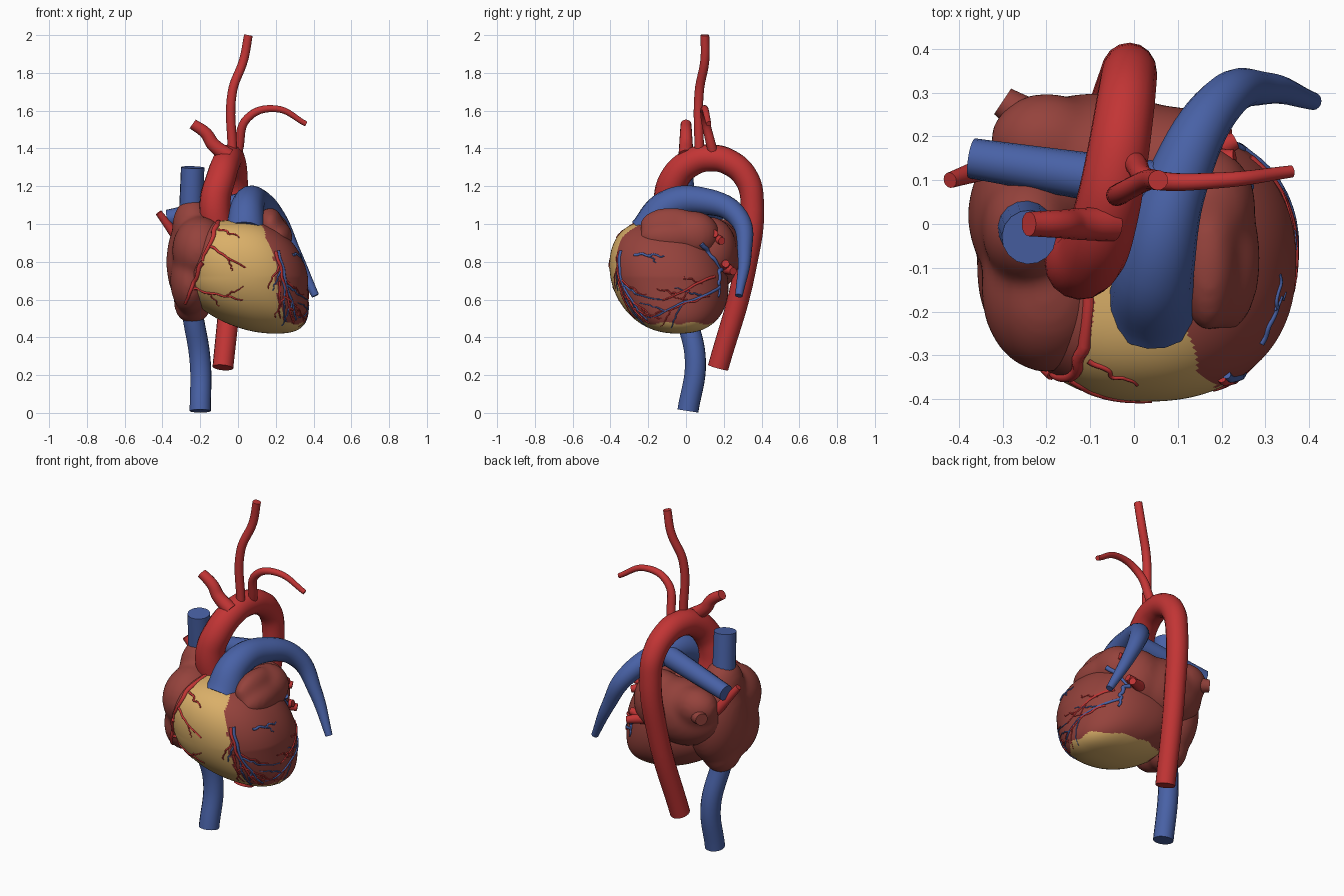
import bpy, bmesh, math, random
from mathutils import Vector, Matrix
from mathutils.bvhtree import BVHTree

random.seed(4)
cube = bpy.data.objects.get("Cube")
if cube:
    bpy.data.objects.remove(cube)


def material(name, red, green, blue):
    mat = bpy.data.materials.new(name)
    mat.use_nodes = True
    colour = (red, green, blue, 1)
    mat.diffuse_color = colour
    mat.node_tree.nodes["Principled BSDF"].inputs["Base Color"].default_value = colour
    return mat


artery_red = material("artery red", .54, .035, .035)
vein_blue = material("vein blue", .065, .12, .38)
muscle_maroon = material("muscle maroon", .3, .055, .045)
fat_yellow = material("fat yellow", .7, .43, .14)


def finish(name, mesh, *materials):
    """Link a mesh as a smooth shaded object."""
    for mat in materials:
        mesh.materials.append(mat)
    part = bpy.data.objects.new(name, mesh)
    bpy.context.collection.objects.link(part)
    bpy.ops.object.select_all(action="DESELECT")
    part.select_set(True)
    bpy.context.view_layer.objects.active = part
    bpy.ops.object.shade_smooth_by_angle(angle=math.radians(50))
    return part


def baked_mesh(source):
    """Evaluated mesh of a temporary object, which is then removed."""
    bpy.context.collection.objects.link(source)
    bpy.context.view_layer.update()
    depsgraph = bpy.context.evaluated_depsgraph_get()
    mesh = bpy.data.meshes.new_from_object(source.evaluated_get(depsgraph))
    bpy.data.objects.remove(source)
    return mesh


def tubes(name, mat, paths, bevel=6, resolution=8):
    """Capped round tubes; each path is (start radius, end radius, points)."""
    curve = bpy.data.curves.new(name, "CURVE")
    curve.dimensions = "3D"
    curve.bevel_depth = 1
    curve.bevel_resolution = bevel
    curve.resolution_u = resolution
    curve.use_fill_caps = True
    for start_radius, end_radius, points in paths:
        spline = curve.splines.new("BEZIER")
        last = len(points) - 1
        spline.bezier_points.add(last)
        for knot in spline.bezier_points:
            knot.handle_left_type = knot.handle_right_type = "AUTO"
        for index, knot in enumerate(spline.bezier_points):
            knot.co = points[index]
            knot.radius = start_radius + (end_radius - start_radius) * index / last
    return finish(name, baked_mesh(bpy.data.objects.new(name, curve)), mat)


def blob(name, mat, lumps):
    """Ellipsoids (centre, radii) fused into one soft organic lump."""
    bm = bmesh.new()
    for centre, radii in lumps:
        place = Matrix.Translation(centre) @ Matrix.Diagonal((*radii, 1))
        bmesh.ops.create_icosphere(bm, subdivisions=4, radius=1, matrix=place)
    mesh = bpy.data.meshes.new(name)
    bm.to_mesh(mesh)
    bm.free()
    lump = bpy.data.objects.new(name, mesh)
    fuse = lump.modifiers.new("fuse", "REMESH")
    fuse.mode, fuse.voxel_size = "VOXEL", .014
    soften = lump.modifiers.new("soften", "SMOOTH")
    soften.factor, soften.iterations = .5, 24
    return finish(name, baked_mesh(lump), mat)


# Ventricles: a squarish sphere, fuller on top, whose tip leans to the left
bm = bmesh.new()
bmesh.ops.create_uvsphere(bm, u_segments=160, v_segments=110, radius=1)
for vert in bm.verts:
    x, y, z = vert.co
    ring = math.hypot(x, y)
    if ring > .001:
        corner = ((abs(x) / ring) ** 2.25 + (abs(y) / ring) ** 2.25) ** (-1 / 2.25)
        swell = corner * ring ** (-.25 if z > 0 else -.15)
        x, y = x * swell, y * swell
    lean = .16 * min(0, z) ** 2 - .05 * max(0, z)
    vert.co = (.04 + lean + .33 * x, -.09 - .05 * z + .31 * y, .72 + .3 * z)
# Fat covers the front right chamber and the underside
for face in bm.faces:
    x, y, z = face.calc_center_median()
    ripple = .006 * math.sin(60 * z)
    edge = .2 - .4 * max(0, z - .8) + .3 * max(0, .65 - z) + ripple
    groove = .45 * z - .55
    rim = .475 + .007 * math.sin(45 * y) + .2 * max(0, .1 - x)
    face.material_index = int((y < -.08 and groove < x < edge) or z < rim)
mesh = bpy.data.meshes.new("ventricles")
bm.to_mesh(mesh)
bm.free()
ventricles = finish("ventricles", mesh, muscle_maroon, fat_yellow)

# Atria
right_atrium = blob("right_atrium", muscle_maroon, [
    ((-.22, .02, .8), (.16, .19, .28)),
    ((-.24, -.01, .98), (.11, .13, .16)),
    ((-.2, -.15, .86), (.15, .19, .18)),
    ((-.25, -.1, .7), (.11, .19, .18)),
    ((-.24, 0, .58), (.1, .12, .11))])
left_atrium = blob("left_atrium", muscle_maroon, [
    ((-.08, .14, .84), (.25, .16, .19)),
    ((-.2, .19, .92), (.13, .11, .11)),
    ((.08, .13, .86), (.15, .14, .18))])
left_auricle = blob("left_auricle", muscle_maroon, [
    ((.17, -.08, .99), (.07, .17, .1)),
    ((.21, -.08, .93), (.08, .17, .09)),
    ((.16, .04, .94), (.12, .14, .13))])
tubes("atrium_vein_stump", muscle_maroon, [(.06, .035, [(-.18, .2, .9), (-.3, .28, .9)])])

# Aorta: a half circle arch that drops down behind the heart
arch = []
for step in range(7):
    angle = math.pi * step / 6
    arch.append((-.12 + .11 * math.sin(angle / 2),
                 .13 - .22 * math.cos(angle), 1.13 + .22 * math.sin(angle)))
tubes("aorta", artery_red, [
    (.085, .055, [(-.11, -.07, .95), *arch, (-.03, .31, .75), (-.08, .17, .24)])])
tubes("arch_branches", artery_red, [
    (.04, .028, [(-.05, 0, 1.36), (-.13, 0, 1.42), (-.17, 0, 1.48), (-.24, 0, 1.53)]),
    (.025, .023, [(-.03, .07, 1.38), (-.03, .07, 1.7), (.03, .1, 1.87), (.055, .1, 2)]),
    (.026, .014, [(0, .14, 1.39), (.05, .1, 1.56), (.2, .1, 1.61), (.36, .12, 1.53)])])

# Great veins and lung arteries
tubes("upper_vena_cava", vein_blue, [(.065, .062, [(-.25, 0, 1), (-.24, -.03, 1.3)])])
tubes("lower_vena_cava", vein_blue, [
    (.056, .056, [(-.24, 0, .52), (-.2, .05, .27), (-.2, .01, .01)])])
tubes("lung_artery", vein_blue, [
    (.105, .02, [(.04, -.2, .95), (.05, -.1, 1.09), (.1, .1, 1.12),
                 (.2, .28, 1.03), (.3, .31, .84), (.41, .28, .62)])])
tubes("right_lung_artery", vein_blue, [(.06, .046, [(.08, .08, 1.12), (-.37, .15, 1.03)])])

# Lung vein stumps: forked pairs on the left, one long stub on the right
stumps = [(.03, .018, [(-.3, .14, .9), (-.42, .1, 1.06)])]
for root in (Vector((.13, .14, .93)), Vector((.12, .2, .77))):
    for fork in (-.02, .02):
        stumps.append((.035, .02, [root, root + Vector((.1, .03 - fork, fork))]))
tubes("lung_veins", artery_red, stumps)

# Surface vessels are dropped onto the heart wall
bm = bmesh.new()
for part in (ventricles, right_atrium, left_atrium, left_auricle):
    bm.from_mesh(part.data)
wall = BVHTree.FromBMesh(bm)
bm.free()


def vessel(paths, view, radius, start, end, twigs=0):
    """Drape a wandering line, drawn as (x, z) in front or (y, z) at the side."""
    start, end = Vector(start), Vector(end)
    points = []
    for step in range(9):
        across, height = start.lerp(end, step / 8)
        across += random.uniform(-.006, .006)
        height += random.uniform(-.006, .006)
        if view == "front":
            hit = wall.ray_cast(Vector((across, -2, height)), Vector((0, 1, 0)))[0]
        else:
            hit = wall.ray_cast(Vector((2, across, height)), Vector((-1, 0, 0)))[0]
        if hit:
            points.append(hit)
    if len(points) > 1:
        paths.append((radius, radius * .5, points))
    for twig in range(twigs):
        root = start.lerp(end, (twig + 1) / (twigs + 1))
        turn = Matrix.Rotation(.7 if twig % 2 else -.7, 2)
        vessel(paths, view, radius * .6, root, root + turn @ (end - start) * .35)


arteries, veins = [], []
vessel(arteries, "front", .016, (-.1, 1.02), (-.19, .8))
vessel(arteries, "front", .014, (-.19, .8), (-.28, .58))
vessel(arteries, "front", .008, (-.15, .88), (.04, .77), 1)
vessel(arteries, "front", .007, (-.1, .97), (.01, .93))
vessel(arteries, "front", .008, (-.25, .66), (.03, .6), 2)
vessel(arteries, "front", .01, (.2, .86), (.29, .48), 4)
vessel(arteries, "front", .007, (.22, .7), (.22, .5))
vessel(arteries, "side", .008, (.15, .72), (-.12, .6), 3)
vessel(arteries, "side", .007, (.12, .62), (-.17, .52), 2)
vessel(arteries, "side", .006, (-.33, .62), (-.14, .49), 1)
vessel(veins, "side", .014, (.08, .9), (.18, .76))
vessel(veins, "side", .013, (.18, .76), (.17, .62))
vessel(veins, "side", .008, (.17, .66), (-.2, .5), 3)
vessel(veins, "side", .008, (-.27, .84), (-.12, .83), 1)
vessel(veins, "front", .01, (.21, .86), (.31, .49), 3)
vessel(veins, "front", .007, (.24, .7), (.25, .48))
tubes("coronary_arteries", artery_red, arteries, 2, 3)
tubes("coronary_veins", vein_blue, veins, 2, 3)
